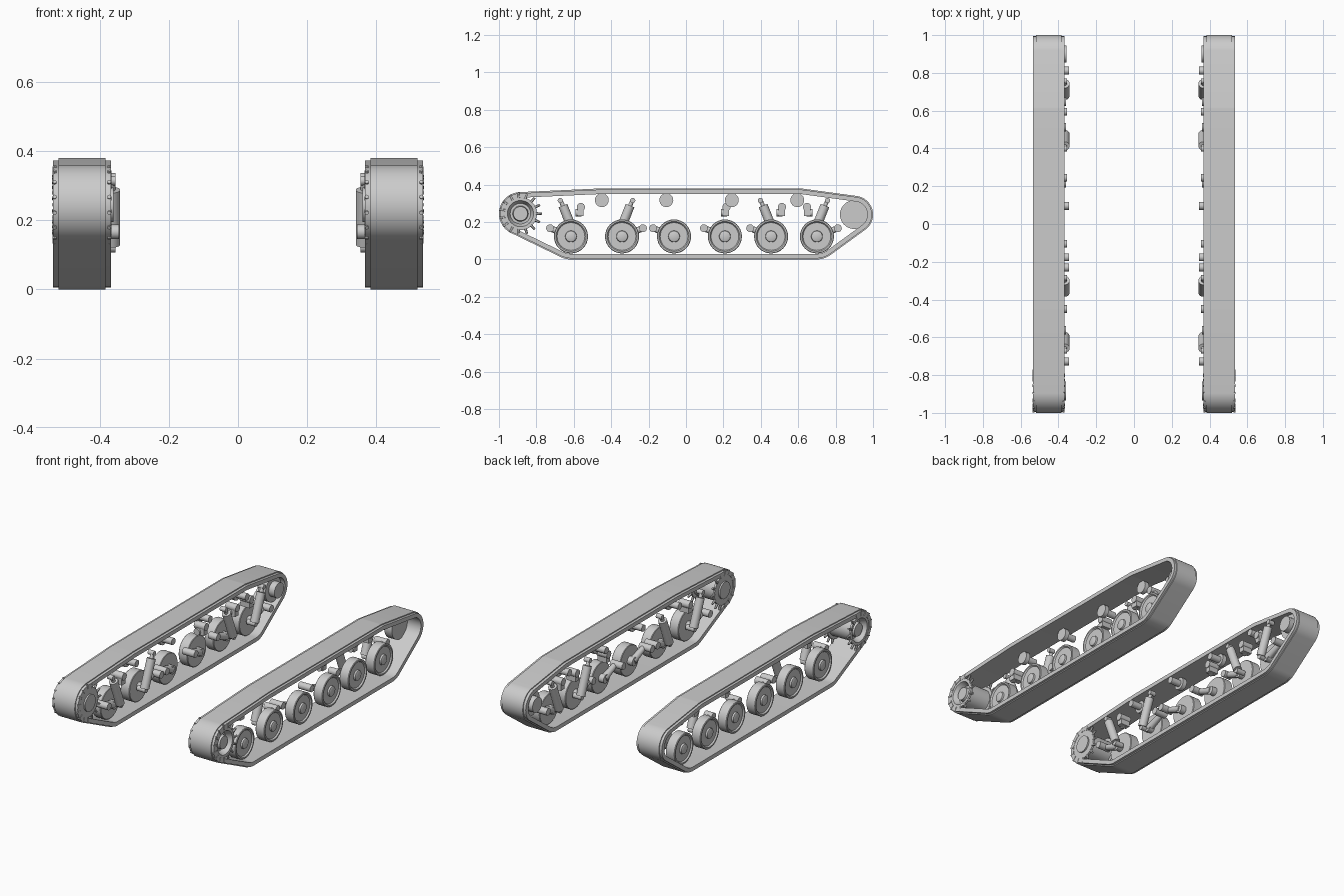
import bpy, bmesh, math
from mathutils import Vector

cube = bpy.data.objects.get("Cube")
if cube:
    bpy.data.objects.remove(cube, do_unlink=True)

grey = bpy.data.materials.new("plain grey")
grey.use_nodes = True
colour = (0.6, 0.6, 0.6, 1)
grey.diffuse_color = colour
grey.node_tree.nodes["Principled BSDF"].inputs["Base Color"].default_value = colour


def finish(bm, name):
    """Turn a left-side part into an object and mirror it to the right."""
    bmesh.ops.recalc_face_normals(bm, faces=bm.faces)
    mesh = bpy.data.meshes.new(name)
    bm.to_mesh(mesh)
    bm.free()
    mesh.materials.append(grey)
    ob = bpy.data.objects.new(name, mesh)
    bpy.context.collection.objects.link(ob)
    bpy.ops.object.select_all(action='DESELECT')
    ob.select_set(True)
    bpy.context.view_layer.objects.active = ob
    bpy.ops.object.shade_smooth_by_angle(angle=math.radians(35))
    ob.modifiers.new("other side", 'MIRROR').use_mirror_merge = False


def skin(bm, loops, closed_profile):
    """Bridge neighbouring closed loops of equal length."""
    n = len(loops[0])
    pairs = list(zip(loops, loops[1:]))
    if closed_profile:
        pairs.append((loops[-1], loops[0]))
    for a, b in pairs:
        for i in range(n):
            j = (i + 1) % n
            bm.faces.new((a[i], a[j], b[j], b[i]))


def lathe(bm, y, z, profile, sides=32):
    """Turn an (x, radius) profile about an axle along x, capping both ends."""
    loops = []
    for x, r in profile:
        loops.append([bm.verts.new((x, y + r * math.cos(t * math.tau / sides),
                                    z + r * math.sin(t * math.tau / sides)))
                      for t in range(sides)])
    skin(bm, loops, False)
    bm.faces.new(loops[0])
    bm.faces.new(loops[-1])


def rod(bm, a, b, r1, r2=None, sides=16):
    a, b = Vector(a), Vector(b)
    axis = b - a
    new = bmesh.ops.create_cone(bm, cap_ends=True, segments=sides, radius1=r1,
                                radius2=r2 or r1, depth=axis.length)["verts"]
    bmesh.ops.rotate(bm, verts=new, matrix=axis.to_track_quat('Z', 'Y').to_matrix())
    bmesh.ops.translate(bm, verts=new, vec=(a + b) / 2)


def box(bm, centre, size):
    new = bmesh.ops.create_cube(bm, size=1)["verts"]
    bmesh.ops.scale(bm, verts=new, vec=size)
    bmesh.ops.translate(bm, verts=new, vec=centre)


# Layout of the running gear (y, z, belt radius)
WHEEL_Z = 0.123
SPROCKET = (-0.885, 0.245, 0.115)
IDLER = (0.9, 0.24, 0.10)
wheels = [-0.615, -0.342, -0.064, 0.208, 0.455, 0.70]
pulleys = [SPROCKET, IDLER, (-0.45, 0.33, 0.05), (0.61, 0.33, 0.05),
           (wheels[0], WHEEL_Z, WHEEL_Z), (wheels[-1], WHEEL_Z, WHEEL_Z)]


# Track band: taut outline round the pulleys, swept with a raised centre pad
def belt_outline():
    pts = []
    for y, z, r in pulleys:
        for k in range(72):
            t = k * math.tau / 72
            pts.append((y + r * math.cos(t), z + r * math.sin(t), math.cos(t), math.sin(t)))
    pts.sort()

    def half(seq):
        out = []
        for p in seq:
            while len(out) > 1 and ((out[-1][0] - out[-2][0]) * (p[1] - out[-2][1])
                                    - (out[-1][1] - out[-2][1]) * (p[0] - out[-2][0])) <= 1e-7:
                out.pop()
            out.append(p)
        return out[:-1]
    return half(pts) + half(pts[::-1])


bm = bmesh.new()
outline = belt_outline()
section = [(0.368, 0.03), (0.368, 0.006), (0.384, 0.006), (0.384, 0),
           (0.52, 0), (0.52, 0.006), (0.535, 0.006), (0.535, 0.03)]
skin(bm, [[bm.verts.new((x, y - d * ny, z - d * nz)) for y, z, ny, nz in outline]
          for x, d in section], True)
finish(bm, "track_band")

# Road wheels: tyre bevelled down to a flat disc with a small hub cap
for i, y in enumerate(wheels):
    bm = bmesh.new()
    lathe(bm, y, WHEEL_Z, [(0.385, 0.025), (0.418, 0.025), (0.418, 0.088), (0.421, 0.091),
                           (0.475, 0.091), (0.478, 0.088), (0.478, 0.08), (0.47, 0.074),
                           (0.47, 0.031), (0.48, 0.029), (0.484, 0.02)])
    finish(bm, f"road_wheel_{i + 1}")

# Return rollers on stub axles
for i, y in enumerate([-0.45, -0.105, 0.245, 0.595]):
    bm = bmesh.new()
    lathe(bm, y, 0.317, [(0.355, 0.02), (0.42, 0.02), (0.42, 0.037), (0.447, 0.037)], 24)
    finish(bm, f"return_roller_{i + 1}")

# Rear idler
bm = bmesh.new()
lathe(bm, IDLER[0], IDLER[1], [(0.357, 0.045), (0.395, 0.045), (0.395, 0.077), (0.445, 0.077)])
finish(bm, "idler_wheel")

# Front drive sprocket with a dished hub
bm = bmesh.new()
sy, sz = SPROCKET[:2]
lathe(bm, sy, sz, [(0.36, 0.05), (0.369, 0.05), (0.369, 0.088), (0.381, 0.088), (0.381, 0.07),
                   (0.522, 0.07), (0.522, 0.088), (0.534, 0.088), (0.534, 0.07), (0.5, 0.055),
                   (0.5, 0.042), (0.525, 0.038), (0.525, 0.03)])
finish(bm, "drive_sprocket")

# Sprocket teeth on both rims
bm = bmesh.new()
TEETH = 15
for x in (0.373, 0.531):
    for k in range(TEETH):
        t = k * math.tau / TEETH
        c, s = math.cos(t), math.sin(t)
        rod(bm, (x, sy + 0.084 * c, sz + 0.084 * s), (x, sy + 0.114 * c, sz + 0.114 * s),
            0.008, 0.006, 6)
finish(bm, "sprocket_teeth")

# Swing arms: wheels 2 and 6 trail backwards, the others lead forwards
swing = [-1, 1, -1, -1, -1, 1]
for i, (y, s) in enumerate(zip(wheels, swing)):
    bm = bmesh.new()
    py, pz = y + s * 0.112, 0.167
    inner = 0.37 if i == 4 else 0.345
    rod(bm, (inner, py, pz), (0.425, py, pz), 0.021)
    rod(bm, (0.4, py, pz), (0.4, y, WHEEL_Z), 0.016, 0.022)
    finish(bm, f"swing_arm_{i + 1}")

# Dampers: tilted cylinder, piston rod and top eye
for i in (0, 1, 4, 5):
    y, s = wheels[i], swing[i]
    bm = bmesh.new()
    x = 0.366
    rod(bm, (x, y - s * 0.02, 0.13), (x, y + s * 0.043, 0.288), 0.025, sides=20)
    rod(bm, (x, y + s * 0.043, 0.288), (x, y + s * 0.056, 0.315), 0.011)
    rod(bm, (x - 0.012, y + s * 0.057, 0.315), (x + 0.025, y + s * 0.057, 0.315), 0.014)
    rod(bm, (x - 0.012, y - s * 0.02, 0.123), (0.41, y - s * 0.02, 0.123), 0.016)
    finish(bm, f"damper_{i + 1}")

# Bump stops: bracket with a rounded head and a buffer at its foot
for i, shift in ((0, 0.045), (3, 0), (4, 0.05), (5, 0.045)):
    s = -swing[i]
    y = wheels[i] + s * shift
    bm = bmesh.new()
    box(bm, (0.395, y + s * 0.006, 0.258), (0.06, 0.034, 0.052))
    rod(bm, (0.36, y + s * 0.008, 0.28), (0.43, y + s * 0.008, 0.28), 0.022)
    rod(bm, (0.405, y - s * 0.022, 0.25), (0.405, y + s * 0.01, 0.25), 0.02)
    finish(bm, f"bump_stop_{i + 1}")
